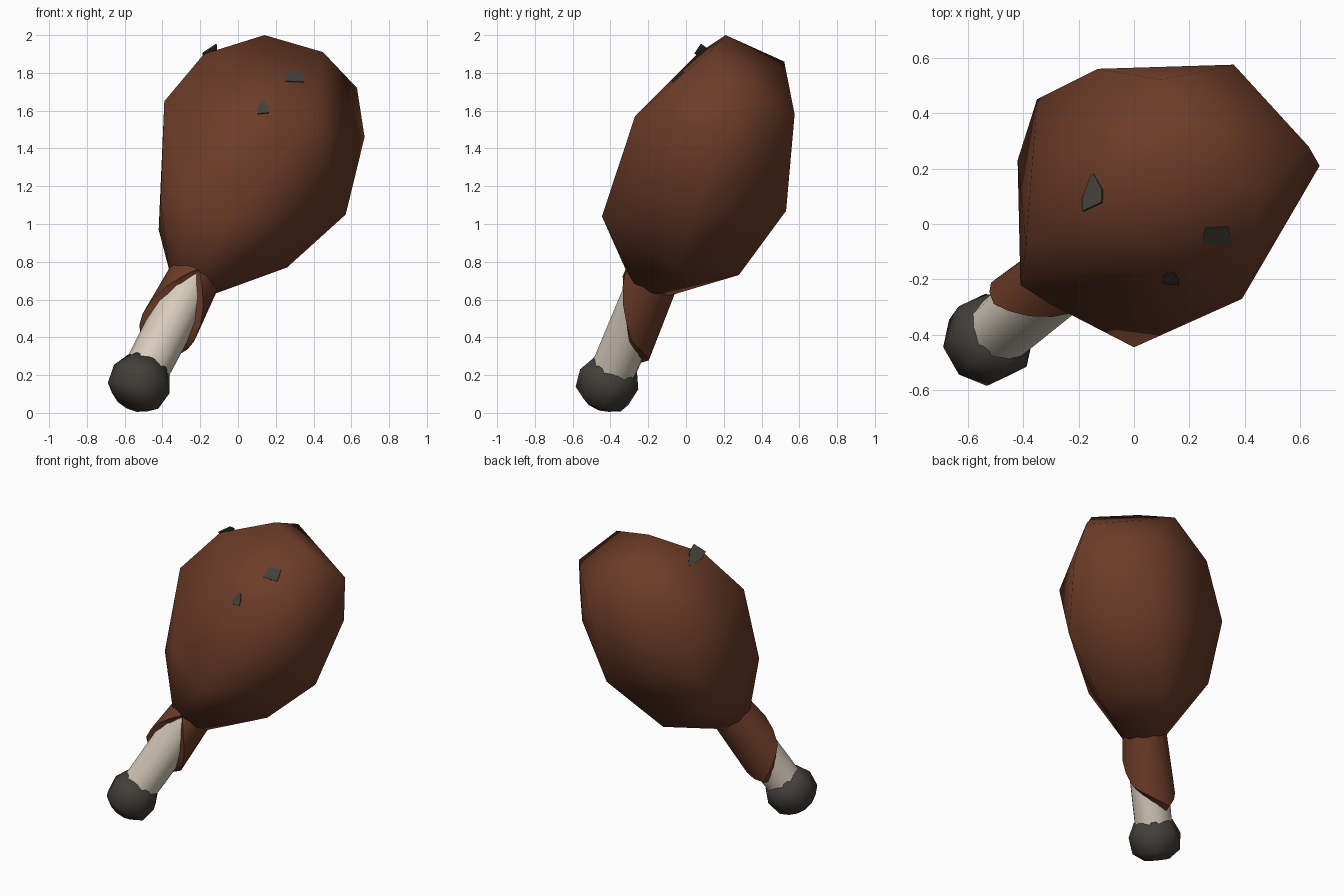
import bpy, bmesh, math
from mathutils import Vector
from mathutils.bvhtree import BVHTree

if "Cube" in bpy.data.objects:
    bpy.data.objects.remove(bpy.data.objects["Cube"])


def material(name, rgb):
    m = bpy.data.materials.new(name)
    m.diffuse_color = (*rgb, 1)
    m.use_nodes = True
    m.node_tree.nodes["Principled BSDF"].inputs["Base Color"].default_value = m.diffuse_color
    return m


BROWN = material("roast brown", (0.15, 0.045, 0.021))
BONE = material("bone white", (0.68, 0.60, 0.50))
DARK = material("charred grey", (0.055, 0.050, 0.042))

# Slanted leg axis: starts at the neck and points up into the meat
NECK = Vector((-0.24, -0.18, 0.70))
AXIS = Vector((0.43, 0.36, 0.83)).normalized()
FRONT = Vector((0, -1, 0))
FRONT = (FRONT - AXIS * FRONT.dot(AXIS)).normalized()
SIDE = AXIS.cross(FRONT)


def on_axis(t, r, a):
    return NECK + AXIS * t + (FRONT * math.cos(a) + SIDE * math.sin(a)) * r


def finish(name, bm, mat, angle):
    bmesh.ops.recalc_face_normals(bm, faces=bm.faces[:])
    me = bpy.data.meshes.new(name)
    bm.to_mesh(me)
    bm.free()
    me.materials.append(mat)
    ob = bpy.data.objects.new(name, me)
    bpy.context.collection.objects.link(ob)
    bpy.ops.object.select_all(action='DESELECT')
    bpy.context.view_layer.objects.active = ob
    ob.select_set(True)
    bpy.ops.object.shade_smooth_by_angle(angle=math.radians(angle))
    return ob


def loft(name, profile, sides, mat, angle):
    """Skin rings round the axis; t may be a function of the angle."""
    bm = bmesh.new()
    rings = []
    for t, r in profile:
        ring = []
        for i in range(sides):
            a = 2 * math.pi * i / sides
            ring.append(bm.verts.new(on_axis(t(a) if callable(t) else t, r, a)))
        rings.append(ring)
    for lo, hi in zip(rings, rings[1:]):
        for i in range(sides):
            j = (i + 1) % sides
            bm.faces.new((lo[i], lo[j], hi[j], hi[i]))
    bm.faces.new(rings[0])
    bm.faces.new(rings[-1])
    return finish(name, bm, mat, angle)


# Meat: faceted lump wrapped round a few corner points and the neck ring
corners = [
    (0.14, 0.21, 2.0), (0.45, 0.12, 1.91), (0.63, 0.28, 1.72), (0.67, 0.21, 1.46),
    (0.10, 0.52, 1.86), (0.36, 0.575, 1.58), (-0.18, 0.06, 1.90), (0.39, -0.27, 1.57),
    (0.0, -0.445, 1.04), (-0.41, -0.22, 1.12), (-0.30, -0.29, 1.20), (-0.39, -0.08, 1.65),
    (-0.42, 0.23, 0.97), (-0.35, 0.45, 1.30), (-0.13, 0.56, 1.61), (0.24, 0.53, 1.07),
    (0.52, 0.40, 1.37), (0.57, 0.04, 1.05), (0.26, -0.05, 0.77), (-0.02, 0.28, 0.73),
]
bm = bmesh.new()
for c in corners:
    bm.verts.new(c)
for i in range(8):
    bm.verts.new(on_axis(0.0, 0.143, math.pi * i / 4))
bmesh.ops.convex_hull(bm, input=bm.verts[:])
bmesh.ops.delete(bm, geom=[v for v in bm.verts if not v.link_faces], context='VERTS')
bm.normal_update()
skin = BVHTree.FromBMesh(bm)
finish("meat", bm, BROWN, 80)


# Sleeve of skin on the bone: short in front, long at the back
def hem(a):
    phi = abs((a + math.pi) % (2 * math.pi) - math.pi) / (math.pi / 2)
    return 0.02 - 0.32 * phi if phi < 1 else -0.30 - 0.15 * (phi - 1)


loft("skin_sleeve", [(0.05, 0.10), (0.04, 0.138), (hem, 0.155),
                     (lambda a: hem(a) - 0.03, 0.118)], 16, BROWN, 50)

# Bone shaft and its knob end
loft("bone", [(0.05, 0.128), (-0.62, 0.120)], 12, BONE, 50)
loft("knob", [(-0.54, 0.123), (-0.63, 0.165), (-0.735, 0.150), (-0.785, 0.08)],
     8, DARK, 80)


# Char marks: thin plates lying on the meat
def char_mark(name, spot, w, h, taper):
    loc, n, _, _ = skin.find_nearest(Vector(spot))
    if n.dot(loc - Vector((0.13, 0.13, 1.38))) < 0:
        n = -n
    u = Vector((1, 0, 0))
    u = (u - n * u.dot(n)).normalized()
    v = n.cross(u)
    bm = bmesh.new()
    outline = [(-1, -1), (1, -1), (1, -0.2), (taper, 1), (-taper, 1), (-1, -0.2)]
    lo, hi = ([bm.verts.new(loc + u * (x * w / 2) + v * (y * h / 2) + n * d)
               for x, y in outline] for d in (-0.004, 0.004))
    bm.faces.new(lo)
    bm.faces.new(hi)
    for i in range(6):
        j = (i + 1) % 6
        bm.faces.new((lo[i], lo[j], hi[j], hi[i]))
    finish(name, bm, DARK, 30)


char_mark("char_mark_top", (-0.15, 0.12, 1.89), 0.09, 0.14, 0.15)
char_mark("char_mark_right", (0.30, -0.06, 1.80), 0.10, 0.08, 0.8)
char_mark("char_mark_front", (0.13, -0.21, 1.63), 0.06, 0.08, 0.3)
